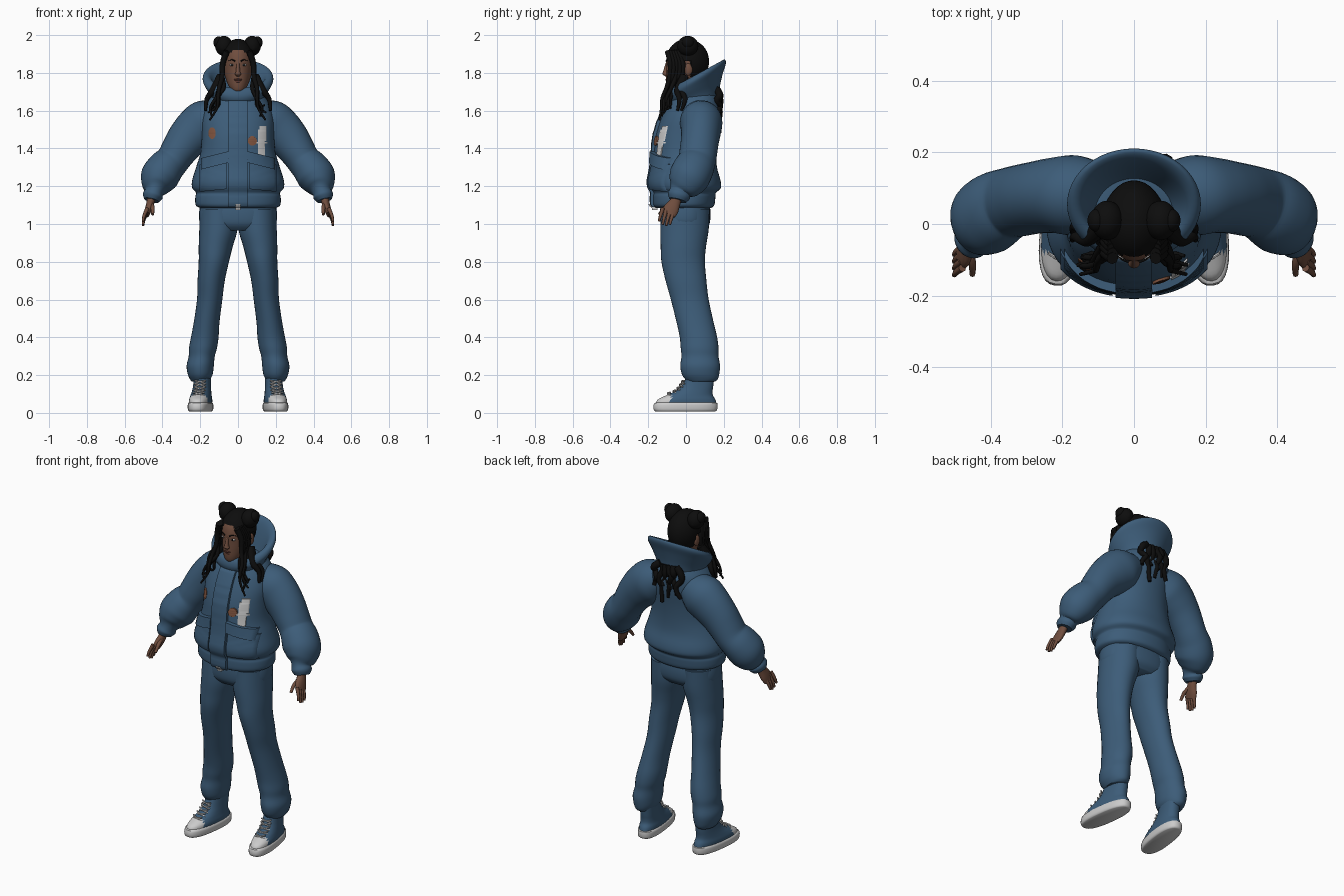
import bpy, bmesh, math, random
from mathutils import Vector

random.seed(4)
if "Cube" in bpy.data.objects:
    bpy.data.objects.remove(bpy.data.objects["Cube"], do_unlink=True)
made = []


def material(name, rgb):
    m = bpy.data.materials.new(name)
    m.use_nodes = True
    m.diffuse_color = (*rgb, 1)
    m.node_tree.nodes["Principled BSDF"].inputs["Base Color"].default_value = (*rgb, 1)
    return m


DENIM = material("blue denim", (.046, .108, .19))
SKIN = material("brown skin", (.16, .075, .048))
LIPS = material("dark lips", (.1, .035, .028))
HAIR = material("black hair", (.004, .004, .004))
WHITE = material("white rubber", (.6, .6, .6))
PATCH = material("tan patch", (.22, .09, .05))


def finish(name, bm, *mats):
    bmesh.ops.recalc_face_normals(bm, faces=bm.faces)
    me = bpy.data.meshes.new(name)
    bm.to_mesh(me)
    bm.free()
    for m in mats:
        me.materials.append(m)
    ob = bpy.data.objects.new(name, me)
    bpy.context.collection.objects.link(ob)
    made.append(ob)
    return ob


def smooth(pts, k):
    """Catmull-Rom interpolation of rows of numbers."""
    out, last = [], len(pts) - 1
    for i in range(last):
        rows = (pts[max(i - 1, 0)], pts[i], pts[i + 1], pts[min(i + 2, last)])
        for j in range(k):
            t = j / k
            out.append([b + .5 * t * (c - a + t * (2*a - 5*b + 4*c - d + t * (3*(b - c) + d - a)))
                        for a, b, c, d in zip(*rows)])
    return out + [list(pts[-1])]


def loft(name, rings, *mats, n=32, k=4, p=2, follow=False, caps=True):
    """Skin rings of (x, y, z, half width, half depth, optional slope)."""
    rings = smooth(rings, k)
    bm, loops = bmesh.new(), []
    for i, r in enumerate(rings):
        c, a, b = Vector(r[:3]), max(r[3], .001), max(r[4], .001)
        slope = r[5] if len(r) > 5 else 0
        u, v = Vector((1, 0, 0)), Vector((0, 1, slope))
        if follow:
            t = Vector(rings[min(i + 1, len(rings) - 1)][:3]) - Vector(rings[max(i - 1, 0)][:3])
            t.normalize()
            v = Vector((0, 1, 0)) - t * t.y
            v.normalize()
            u = t.cross(v)
        loop = []
        for j in range(n):
            w = math.tau * j / n
            cs, sn = [math.copysign(abs(q) ** (2 / p), q) for q in (math.cos(w), math.sin(w))]
            loop.append(bm.verts.new(c + u * a * cs + v * b * sn))
        loops.append(loop)
    for lo, hi in zip(loops, loops[1:]):
        for j in range(n):
            bm.faces.new((lo[j], lo[(j + 1) % n], hi[(j + 1) % n], hi[j]))
    if caps:
        bm.faces.new(loops[0])
        bm.faces.new(loops[-1])
    return finish(name, bm, *mats)


def strand(name, pts, r, mat, tip=.3, n=8):
    last = len(pts) - 1
    rows = [(*q, r * (1 - (1 - tip) * i / last), r * (1 - (1 - tip) * i / last)) for i, q in enumerate(pts)]
    return loft(name, rows, mat, n=n, follow=True)


def ball(name, loc, size, mat, keep=None):
    bm = bmesh.new()
    bmesh.ops.create_uvsphere(bm, u_segments=32, v_segments=24, radius=1)
    for v in bm.verts:
        v.co = Vector(loc) + Vector([a * b for a, b in zip(v.co, size)])
    if keep:
        bmesh.ops.delete(bm, geom=[f for f in bm.faces if not keep(f.calc_center_median())], context='FACES')
    return finish(name, bm, mat)


# Jacket body: hem band, puffed waist, chest, shoulders
torso = [(0, -.012, 1.085, .2, .145), (0, -.012, 1.1, .224, .162), (0, -.01, 1.145, .226, .166),
         (0, -.008, 1.165, .222, .166), (0, -.002, 1.19, .242, .186), (0, -.005, 1.23, .243, .188),
         (0, -.008, 1.3, .222, .172), (0, -.006, 1.38, .198, .166), (0, .002, 1.47, .192, .164),
         (0, .022, 1.56, .192, .156), (0, .042, 1.64, .165, .138), (0, .055, 1.7, .115, .105)]
loft("jacket_body", torso, DENIM, n=48, p=2.15)
dense = smooth(torso, 8)


def front_y(x, z):
    r = min(dense, key=lambda q: abs(q[2] - z))
    return r[1] - r[4] * max(.02, 1 - abs(x / r[3]) ** 2.15) ** (1 / 2.15)


def panel(name, x0, x1, z0, z1, mat, lift=.004, tilt=0, rounded=False, nx=10, nz=12):
    """Plate that follows the jacket front; tilt lowers it away from the middle."""
    bm, grid = bmesh.new(), []
    mid, half = (x0 + x1) / 2, (x1 - x0) / 2
    for j in range(nz + 1):
        v = 2 * j / nz - 1
        w = math.sqrt(max(.05, 1 - v * v)) if rounded else 1
        row = []
        for i in range(nx + 1):
            x = mid + half * w * (2 * i / nx - 1)
            z = z0 + (z1 - z0) * j / nz - tilt * (abs(x) - min(abs(x0), abs(x1)))
            row.append(bm.verts.new((x, front_y(x, z) - lift, z)))
        grid.append(row)
    for a, b in zip(grid, grid[1:]):
        for i in range(nx):
            bm.faces.new((a[i], a[i + 1], b[i + 1], b[i]))
    edge = bmesh.ops.extrude_face_region(bm, geom=bm.faces[:])
    for g in edge["geom"]:
        if isinstance(g, bmesh.types.BMVert):
            g.co.y += lift + .006
    return finish(name, bm, mat)


# Jacket front details
panel("zip_placket", -.052, .05, 1.09, 1.655, DENIM, lift=.016, nz=40)
panel("zip_pull", -.012, .014, 1.075, 1.105, WHITE, lift=.024, nz=3)
for s, side in ((1, "left"), (-1, "right")):
    panel(side + "_pocket", *sorted((s * .06, s * .205)), 1.185, 1.33, DENIM, lift=.012, tilt=.1)
    panel(side + "_pocket_flap", *sorted((s * .05, s * .195)), 1.325, 1.385, DENIM, lift=.024, tilt=.25)
panel("white_chest_patch", .105, .142, 1.36, 1.5, WHITE)
panel("white_chest_patch_top", .115, .15, 1.44, 1.52, WHITE, lift=.005)
panel("white_patch_line", .09, .155, 1.425, 1.435, WHITE, lift=.006, nz=2)
panel("left_round_patch", .052, .1, 1.415, 1.465, PATCH, lift=.007, rounded=True)
panel("right_round_patch", -.157, -.118, 1.45, 1.512, PATCH, rounded=True)

# Tall open collar, folded over at the rim
loft("hood_collar", [(0, .055, 1.64, .125, .118, .3), (0, .052, 1.68, .14, .128, .4),
                     (0, .05, 1.725, .168, .145, .5), (0, .055, 1.765, .187, .156, .55),
                     (0, .056, 1.79, .176, .148, .55), (0, .055, 1.785, .15, .125, .52),
                     (0, .05, 1.74, .125, .105, .5), (0, .045, 1.66, .09, .08, .4)],
     DENIM, n=48, caps=False)

# Hips
loft("trouser_hips", [(0, -.005, 1.13, .195, .125), (0, -.004, 1.06, .206, .134),
                      (0, -.004, 1.0, .2, .128), (0, -.004, .965, .16, .1)], DENIM, p=2.3)

for s, side in ((1, "left"), (-1, "right")):
    # Puffed sleeve narrowing into a cuff
    sleeve = [(.1, .075, 1.575, .09, .095), (.165, .08, 1.54, .122, .112), (.22, .08, 1.498, .12, .106),
              (.272, .074, 1.445, .108, .101), (.315, .066, 1.385, .096, .1), (.348, .058, 1.335, .09, .1),
              (.385, .04, 1.295, .098, .108), (.418, .015, 1.245, .1, .108), (.436, -.012, 1.2, .075, .088),
              (.443, -.03, 1.172, .05, .058), (.452, -.038, 1.148, .053, .06), (.458, -.044, 1.125, .04, .046)]
    loft(side + "_sleeve", [(s * q[0], *q[1:]) for q in sleeve], DENIM, follow=True)

    # Hand
    palm = [(.457, -.045, 1.15, .022, .027), (.463, -.058, 1.115, .021, .03),
            (.473, -.078, 1.08, .019, .041), (.483, -.093, 1.05, .014, .038)]
    loft(side + "_palm", [(s * q[0], *q[1:]) for q in palm], SKIN, n=16, follow=True)
    for i in range(4):
        y, z = -.066 - .019 * i, 1.055 + .006 * i
        drop = .07 if i in (1, 2) else .058
        strand(f"{side}_finger_{i + 1}", [(s * .48, y, z + .01), (s * .497, y - .012, z - drop * .5),
                                          (s * .503, y - .02, z - drop)], .011, SKIN, tip=.6)
    strand(side + "_thumb", [(s * .46, -.075, 1.105), (s * .452, -.112, 1.085), (s * .452, -.142, 1.05)],
           .014, SKIN, tip=.55)

    # Trouser leg gathered at the ankle
    leg = [(.1, -.003, 1.08, .102, .128), (.104, -.008, .97, .101, .128), (.118, -.014, .88, .09, .12),
           (.128, -.015, .8, .08, .115), (.142, 0, .7, .072, .108), (.15, .02, .6, .067, .1),
           (.166, .048, .48, .068, .098), (.176, .066, .4, .073, .099), (.185, .072, .345, .074, .1),
           (.192, .074, .3, .069, .098), (.2, .075, .25, .072, .105), (.2, .077, .205, .066, .099),
           (.2, .082, .178, .054, .086), (.2, .082, .165, .045, .07)]
    loft(side + "_trouser_leg", [(s * q[0], *q[1:]) for q in leg], DENIM)

    # Lace-up shoe: sole, canvas upper with a pale toe cap, laces
    parts = [loft(side + "_sole", [(0, -.003, .008, .054, .16), (0, -.003, .014, .06, .168), (0, -.003, .03, .062, .171),
                                   (0, -.001, .052, .06, .168), (0, 0, .056, .05, .15)], WHITE, p=2.5, k=2)]
    upper = loft(side + "_shoe_upper", [(0, 0, .045, .056, .164), (0, .003, .07, .057, .154),
                                        (0, .018, .092, .053, .126), (0, .042, .115, .049, .1),
                                        (0, .062, .145, .046, .084), (0, .078, .2, .044, .074)], DENIM, WHITE, p=2.3)
    for f in upper.data.polygons:
        if f.center.y < -.085 and f.center.z < .1:
            f.material_index = 1
    parts.append(upper)
    for i, (y, z) in enumerate(((-.098, .1), (-.068, .112), (-.048, .128), (-.034, .146), (-.024, .162))):
        for d in (1, -1):
            parts.append(strand(f"{side}_lace_{i}_{d}", [(-.03, y + .012, z - .008 * d), (0, y, z + .003),
                                                         (.03, y + .012, z + .008 * d)], .0045, WHITE, tip=1, n=6))
    for ob in parts:
        ob.location.x = s * .198
        ob.rotation_euler.z = s * .13

# Neck and head
loft("neck", [(0, .03, 1.6, .055, .055), (0, .02, 1.68, .046, .048), (0, .012, 1.76, .046, .05)], SKIN)
loft("head", [(0, -.068, 1.698, .016, .018), (0, -.06, 1.708, .034, .038), (0, -.04, 1.735, .052, .064),
              (0, -.015, 1.775, .067, .09), (0, 0, 1.82, .076, .104), (0, .003, 1.87, .078, .106),
              (0, .01, 1.92, .07, .096), (0, .012, 1.96, .035, .05)], SKIN)
loft("nose", [(0, -.104, 1.782, .008, .006), (0, -.108, 1.792, .017, .015), (0, -.108, 1.805, .012, .014),
              (0, -.102, 1.84, .008, .009), (0, -.1, 1.86, .006, .004)], SKIN, n=16)
ball("upper_lip", (0, -.1, 1.764), (.022, .009, .006), LIPS)
ball("lower_lip", (0, -.097, 1.754), (.019, .009, .007), LIPS)
for s, side in ((1, "left"), (-1, "right")):
    ball(side + "_eye", (s * .032, -.092, 1.842), (.014, .008, .006), WHITE)
    ball(side + "_iris", (s * .032, -.0985, 1.842), (.005, .003, .005), HAIR)
    strand(side + "_eyebrow", [(s * .015, -.105, 1.862), (s * .032, -.1, 1.87), (s * .052, -.084, 1.864)], .004, HAIR)
    ball(side + "_ear", (s * .08, .012, 1.818), (.012, .022, .032), SKIN)

# Hair cap with an open face, and two buns
ball("hair_cap", (0, .006, 1.862), (.09, .113, .118), HAIR,
     keep=lambda c: c.y > .03 or c.z > 1.925 - .8 * max(0, abs(c.x) - .015))
ball("hair_fill", (0, .03, 1.86), (.078, .092, .11), HAIR)
for s, side in ((1, "left"), (-1, "right")):
    ball(side + "_bun", (s * .075, .01, 1.943), (.046, .055, .053), HAIR)
    for i in range(3):
        a = math.tau * i / 3
        ball(f"{side}_bun_coil_{i}", (s * (.088 + .016 * math.cos(a)), .01 + .026 * math.sin(a), 1.945 + .016 * math.cos(a)),
             (.026, .032, .032), HAIR)

    # Wavy locks framing the face and falling over the chest
    for i in range(5):
        dx, dy = random.uniform(-.012, .012), .016 * (i - 2)
        wave = .012 * (-1) ** i
        end = 1.55 + .02 * i
        strand(f"{side}_front_lock_{i}", [(s * .06, -.07 + dy * .8, 1.915), (s * .081, -.05 + dy, 1.85),
                                          (s * .084, -.055 + dy, 1.78), (s * (.088 + wave), -.078 + dy * .8, 1.72),
                                          (s * (.108 + dx), -.104 + dy * .7, 1.665),
                                          (s * (.125 - wave + dx), -.105 + dy * .8, 1.615),
                                          (s * (.14 + wave + dx), -.115 + dy * .8, end)], .017, HAIR)
    for i in range(2):
        strand(f"{side}_shoulder_lock_{i}", [(s * .09, -.01, 1.78), (s * .13, -.045 + .02 * i, 1.71),
                                             (s * .165, -.035 + .03 * i, 1.66), (s * .172, -.045 + .02 * i, 1.6)],
               .024, HAIR)

# Locks showing on the back of the jacket
for i in range(7):
    x = -.075 + .025 * i
    low = random.uniform(1.47, 1.58)
    rows = [(x * .7, .165, 1.71)]
    for j in range(1, 6):
        z = 1.71 + (low - 1.71) * j / 5
        rows.append((x + random.uniform(-.016, .016), .171 + random.uniform(-.008, .012), z))
    strand(f"back_lock_{i}", rows, .021, HAIR, tip=.5)

# Smooth shading with sharp creases kept
bpy.ops.object.select_all(action='DESELECT')
for ob in made:
    ob.select_set(True)
bpy.context.view_layer.objects.active = made[0]
bpy.ops.object.shade_smooth_by_angle(angle=math.radians(50))
